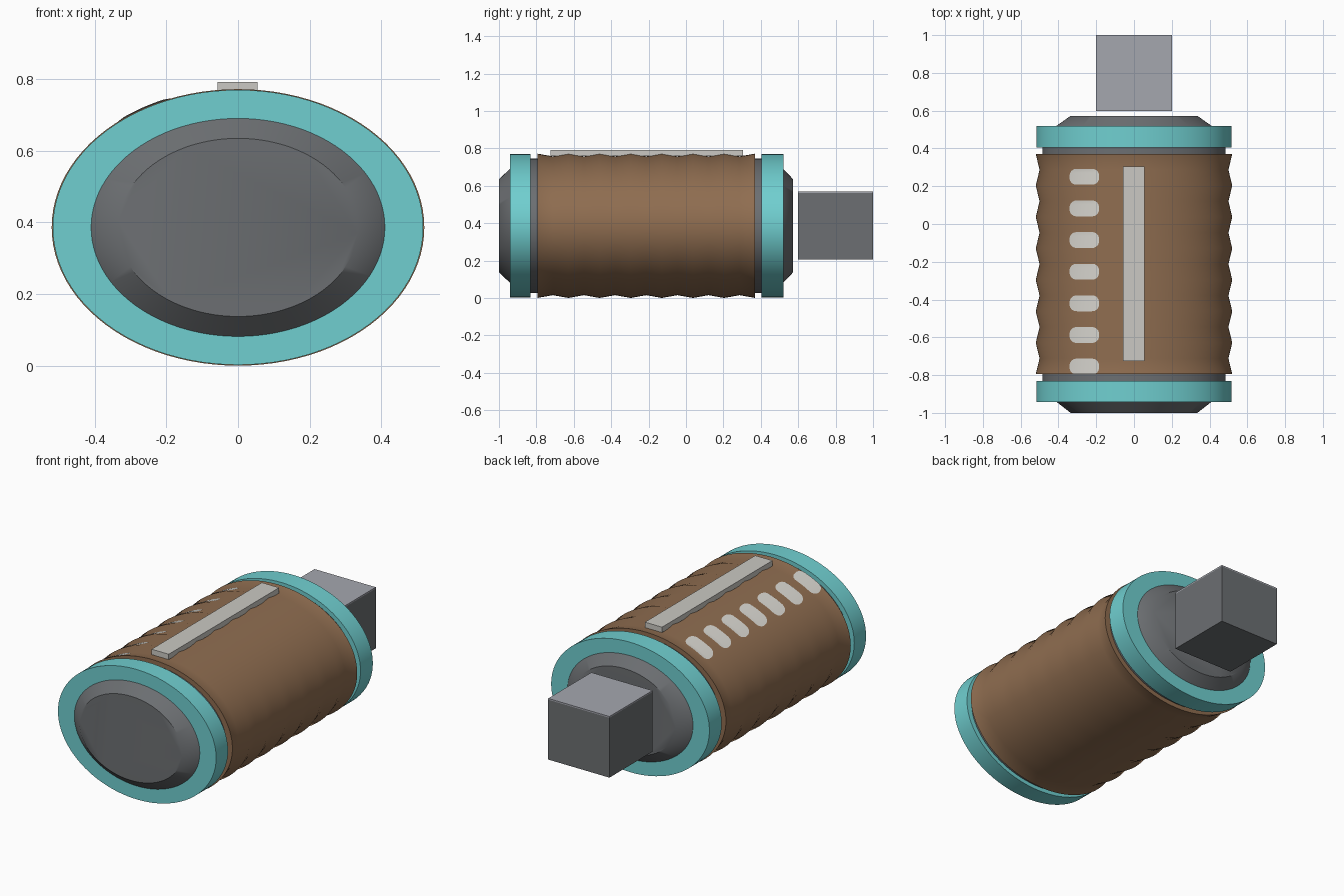
import bpy, bmesh
from math import sin, cos, pi, radians, sqrt

if "Cube" in bpy.data.objects:
    bpy.data.objects.remove(bpy.data.objects["Cube"])

SIDES = 96
FLAT = 0.742          # height / width of the oval section
MID_Z = 0.386
BACK, FRONT, WAVES = 0.37, -0.795, 7


def material(name, hexa):
    rgb = [int(hexa[i:i + 2], 16) / 255 for i in (0, 2, 4)]
    lin = [c / 12.92 if c < 0.04 else ((c + 0.055) / 1.055) ** 2.4 for c in rgb]
    mat = bpy.data.materials.new(name)
    mat.use_nodes = True
    mat.diffuse_color = (*lin, 1)
    mat.node_tree.nodes["Principled BSDF"].inputs["Base Color"].default_value = (*lin, 1)
    return mat


teal = material("teal", "70cfd0")
grey = material("dark grey", "6c6f72")
brown = material("brown", "8f6d50")
pale = material("pale grey", "cbc9c3")
steel = material("steel grey", "a5a7af")


def finish(name, bm, mat, smooth=True):
    bmesh.ops.recalc_face_normals(bm, faces=bm.faces[:])
    mesh = bpy.data.meshes.new(name)
    bm.to_mesh(mesh)
    bm.free()
    mesh.materials.append(mat)
    obj = bpy.data.objects.new(name, mesh)
    bpy.context.collection.objects.link(obj)
    if smooth:
        bpy.ops.object.select_all(action="DESELECT")
        obj.select_set(True)
        bpy.context.view_layer.objects.active = obj
        bpy.ops.object.shade_smooth_by_angle(angle=radians(40))
    return obj


def oval_lathe(name, profile, mat):
    """Closed oval solid along y from (half width, y) pairs."""
    bm = bmesh.new()
    rings = []
    for r, y in profile:
        angles = [2 * pi * i / SIDES for i in range(SIDES)]
        rings.append([bm.verts.new((r * cos(a), y, MID_Z + r * FLAT * sin(a))) for a in angles])
    for a, b in zip(rings, rings[1:]):
        for i in range(SIDES):
            j = (i + 1) % SIDES
            bm.faces.new((a[i], a[j], b[j], b[i]))
    bm.faces.new(rings[0])
    bm.faces.new(rings[-1])
    return finish(name, bm, mat)


def box(name, low, high, mat):
    bm = bmesh.new()
    bmesh.ops.create_cube(bm, size=1)
    for v in bm.verts:
        v.co = [h if c > 0 else l for c, l, h in zip(v.co, low, high)]
    return finish(name, bm, mat, smooth=False)


def body_radius(y):
    """Zigzag half width of the ribbed sleeve."""
    phase = (BACK - y) / (BACK - FRONT) * WAVES % 1
    return 0.5 + 0.02 * abs(2 * phase - 1)


# Core with chamfered ends
oval_lathe("core", [(0.335, -1), (0.41, -0.942), (0.41, -0.9), (0.485, -0.9),
                    (0.485, 0.48), (0.41, 0.48), (0.41, 0.52), (0.335, 0.573)], grey)

# End bands
for name, y0, y1 in (("front_band", -0.942, -0.832), ("back_band", 0.405, 0.52)):
    oval_lathe(name, [(0.517, y0), (0.517, y1)], teal)

# Ribbed sleeve
steps = [FRONT + (BACK - FRONT) * i / (2 * WAVES) for i in range(2 * WAVES + 1)]
oval_lathe("ribbed_sleeve", [(0.5 if i % 2 else 0.52, y) for i, y in enumerate(steps)], brown)

# Top strip
box("top_strip", (-0.057, -0.725, 0.76), (0.055, 0.305, 0.792), pale)

# Row of rounded marks that follow the sleeve
COLS, ROWS, HALF_X, HALF_Y, ROUND = 20, 8, 0.078, 0.042, 0.036
for k in range(WAVES):
    bm = bmesh.new()
    grid = []
    for i in range(COLS + 1):
        dx = -HALF_X * cos(pi * i / COLS)
        over = max(0, abs(dx) - (HALF_X - ROUND))
        half = HALF_Y - ROUND + sqrt(max(0, ROUND ** 2 - over ** 2))
        x, column = dx - 0.263, []
        for j in range(ROWS + 1):
            y = max(FRONT, 0.25 - 0.1675 * k + half * (2 * j / ROWS - 1))
            z = MID_Z + FLAT * sqrt(body_radius(y) ** 2 - x * x) + 0.003
            column.append(bm.verts.new((x, y, z)))
        grid.append(column)
    for a, b in zip(grid, grid[1:]):
        for j in range(ROWS):
            bm.faces.new((a[j], b[j], b[j + 1], a[j + 1]))
    bmesh.ops.dissolve_degenerate(bm, dist=0.0001, edges=bm.edges[:])
    mark = finish(f"side_mark_{k + 1}", bm, pale)
    if mark.data.polygons[0].normal.z < 0:
        mark.data.flip_normals()

# Separate block behind the body, with a lighter top plate
box("rear_block", (-0.2, 0.598, 0.207), (0.2, 1, 0.56), grey)
box("rear_block_top", (-0.2, 0.598, 0.56), (0.2, 1, 0.568), steel)
